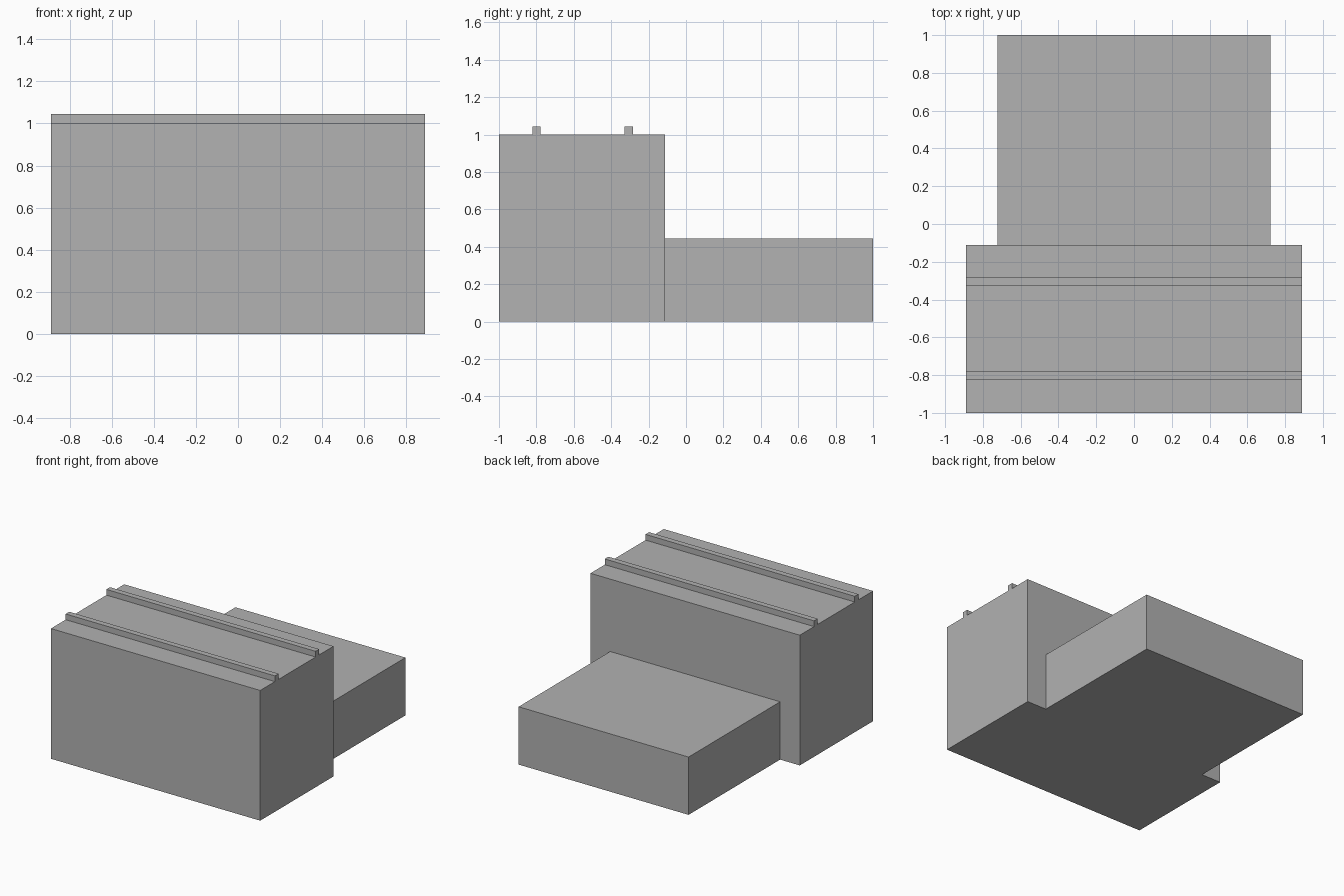
import bpy

cube = bpy.data.objects.get("Cube")
if cube:
    bpy.data.objects.remove(cube, do_unlink=True)

# Single plain grey finish
grey = bpy.data.materials.new("plain_grey")
grey.use_nodes = True
colour = (0.445, 0.445, 0.445, 1)
grey.diffuse_color = colour
grey.node_tree.nodes["Principled BSDF"].inputs["Base Color"].default_value = colour


def box(name, width, y_range, z_range):
    """Box centred on x, spanning the given y and z ranges."""
    (y0, y1), (z0, z1) = y_range, z_range
    bpy.ops.mesh.primitive_cube_add(size=1, location=(0, (y0 + y1) / 2, (z0 + z1) / 2))
    part = bpy.context.object
    part.name = part.data.name = name
    part.scale = (width, y1 - y0, z1 - z0)
    bpy.ops.object.transform_apply(location=False, rotation=False, scale=True)
    part.data.materials.append(grey)
    return part


# Tall front block and low rear block
step_y = -0.111
box("front_block", 1.778, (-1, step_y), (0, 1))
box("rear_block", 1.444, (step_y, 1), (0, 0.444))

# Thin rails across the top of the front block
for name, y in (("front_rail", -0.8), ("rear_rail", -0.306)):
    box(name, 1.778, (y - 0.022, y + 0.022), (1, 1.044))
